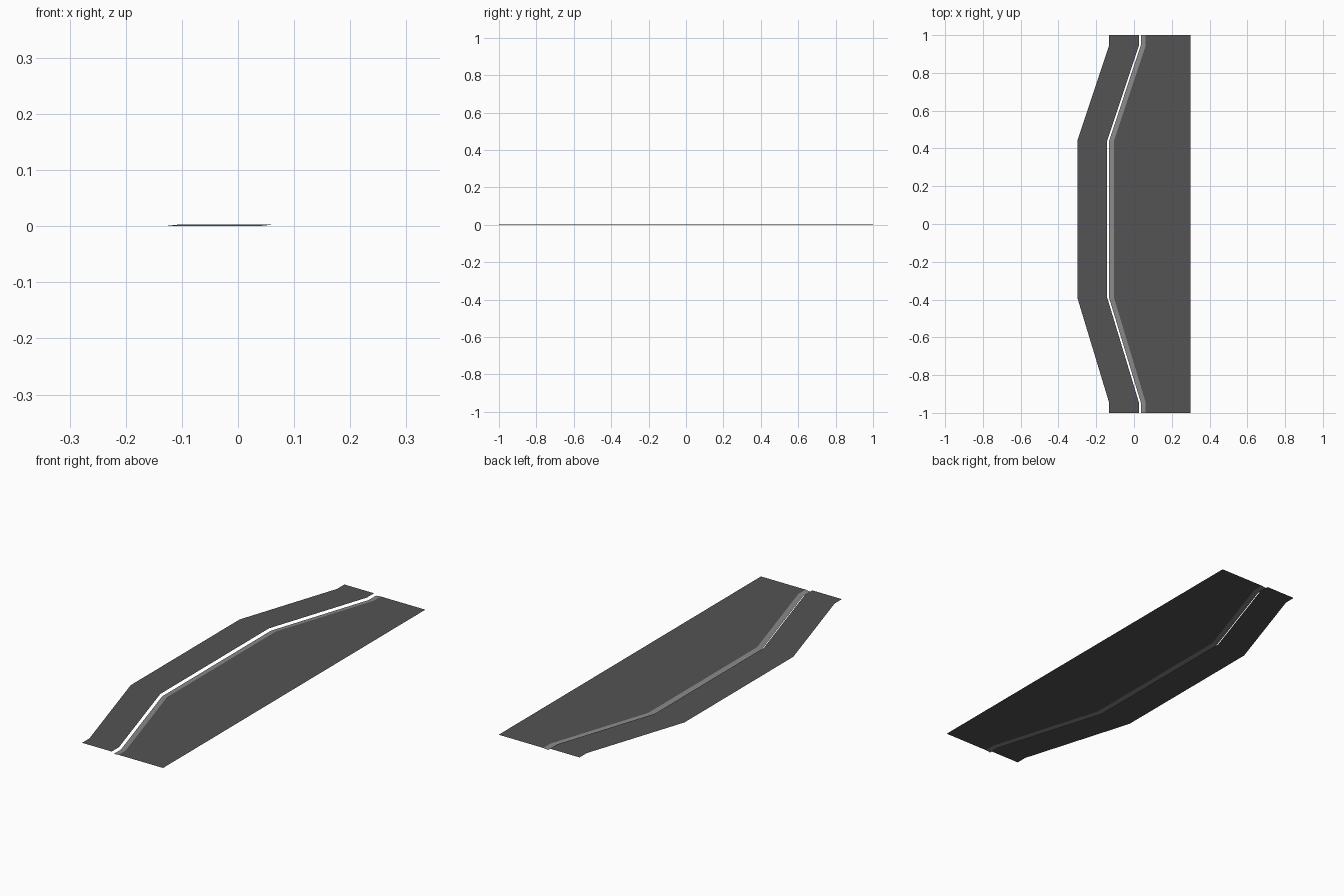
import bpy

if "Cube" in bpy.data.objects:
    bpy.data.objects.remove(bpy.data.objects["Cube"])

# Plan of the bend: (y, sideways shift in x) where the kerb line changes direction
STATIONS = [(-1.0, 0.168), (-0.945, 0.168), (-0.39, 0.0),
            (0.44, 0.0), (0.945, 0.168), (1.0, 0.168)]
ROAD_Z, WALK_Z = 0.003, 0.009


def material(name, value):
    m = bpy.data.materials.new(name)
    m.diffuse_color = (value, value, value, 1)
    m.use_nodes = True
    m.node_tree.nodes["Principled BSDF"].inputs["Base Color"].default_value = m.diffuse_color
    return m


def strip(name, left, right, mat):
    """Sheet between two edges; each edge is (x, z, follows the bend)."""
    verts = [(x + shift * follow, y, z)
             for y, shift in STATIONS for x, z, follow in (left, right)]
    faces = [(2 * i, 2 * i + 1, 2 * i + 3, 2 * i + 2)
             for i in range(len(STATIONS) - 1)]
    mesh = bpy.data.meshes.new(name)
    mesh.from_pydata(verts, [], faces)
    mesh.materials.append(mat)
    ob = bpy.data.objects.new(name, mesh)
    bpy.context.collection.objects.link(ob)


asphalt = material("dark_asphalt", 0.088)
concrete = material("grey_concrete", 0.25)

# Raised pavement, open kerb gap, gutter dipping to the kerb, flat road
strip("pavement", (-0.30, WALK_Z, 1), (-0.142, WALK_Z, 1), asphalt)
strip("gutter", (-0.132, 0.0, 1), (-0.106, ROAD_Z, 1), concrete)
strip("road", (-0.106, ROAD_Z, 1), (0.30, ROAD_Z, 0), asphalt)
